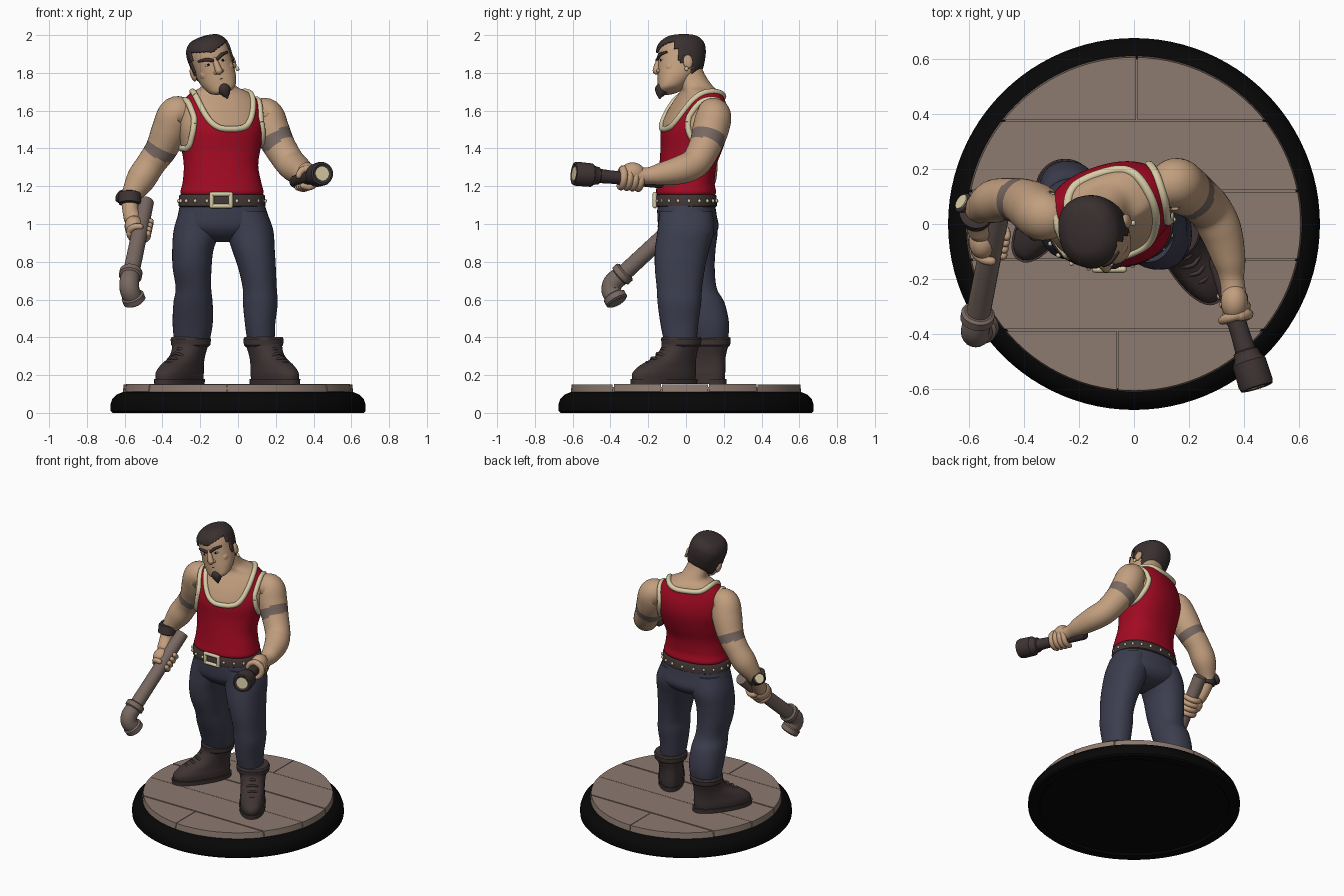
import bpy, bmesh, math
from mathutils import Vector, Matrix

cube = bpy.data.objects.get("Cube")
if cube:
    bpy.data.objects.remove(cube, do_unlink=True)


def material(name, r, g, b):
    m = bpy.data.materials.new(name)
    m.use_nodes = True
    m.diffuse_color = (r, g, b, 1)
    bsdf = m.node_tree.nodes["Principled BSDF"]
    bsdf.inputs["Base Color"].default_value = (r, g, b, 1)
    bsdf.inputs["Roughness"].default_value = .8
    return m


SKIN = material("skin", .54, .345, .21)
RED = material("red cloth", .37, .003, .016)
CREAM = material("cream", .68, .6, .38)
DENIM = material("dark blue denim", .046, .048, .078)
BROWN = material("dark brown leather", .05, .034, .034)
HAIR = material("dark hair", .042, .029, .029)
WOOD = material("weathered wood", .265, .195, .16)
PIPE = material("dull pipe metal", .19, .14, .12)
BLACK = material("black", .002, .002, .002)
HERE = Matrix.Identity(4)


def finish(name, bm, mats, M=HERE, rule=None, angle=50):
    """Turn a bmesh into a smooth shaded object, coloured by an optional face rule."""
    mats = mats if isinstance(mats, list) else [mats]
    bmesh.ops.recalc_face_normals(bm, faces=bm.faces)
    for f in bm.faces:
        f.smooth = True
        if rule:
            f.material_index = rule(f.calc_center_median())
    me = bpy.data.meshes.new(name)
    bm.to_mesh(me)
    bm.free()
    me.set_sharp_from_angle(angle=math.radians(angle))
    for m in mats:
        me.materials.append(m)
    ob = bpy.data.objects.new(name, me)
    bpy.context.collection.objects.link(ob)
    ob.matrix_world = M
    return ob


def skin_rings(rings):
    """Bridge equal rings of points and cap both ends."""
    bm = bmesh.new()
    loops = [[bm.verts.new(p) for p in ring] for ring in rings]
    n = len(loops[0])
    for a, b in zip(loops, loops[1:]):
        for i in range(n):
            j = (i + 1) % n
            bm.faces.new((a[i], a[j], b[j], b[i]))
    bm.faces.new(loops[0])
    bm.faces.new(loops[-1])
    return bm


def spline(pts, n):
    """Catmull-Rom interpolation of tuples of any length."""
    ext = [pts[0], *pts, pts[-1]]
    out = []
    for k in range(len(pts) - 1):
        for i in range(n):
            t = i / n
            out.append(tuple(.5 * (2*q + (r-p)*t + (2*p-5*q+4*r-s)*t*t + (3*q-p-3*r+s)*t**3)
                             for p, q, r, s in zip(*ext[k:k + 4])))
    return out + [tuple(pts[-1])]


def loft(name, rows, mats, M=HERE, n=6, segs=40, power=.9, rule=None):
    """Stack of level ovals; a row is x, y, z, half width, half depth, turn in degrees."""
    rings = []
    for x, y, z, rx, ry, turn in spline([(*r, 0)[:6] for r in rows], n):
        R = Matrix.Rotation(math.radians(turn), 3, 'Z')
        ring = []
        for i in range(segs):
            c, s = math.cos(math.tau * i / segs), math.sin(math.tau * i / segs)
            p = Vector((math.copysign(abs(c)**power, c) * rx, math.copysign(abs(s)**power, s) * ry, 0))
            ring.append(R @ p + Vector((x, y, z)))
        rings.append(ring)
    return finish(name, skin_rings(rings), mats, M, rule)


def limb(name, pts, mats, M=HERE, n=6, segs=20, rule=None, rounded=True):
    """Round tube along a path; a point is x, y, z, radius."""
    path = spline(pts, n)
    if rounded:
        for end, nxt in ((0, 1), (-1, -2)):
            e, r = Vector(path[end][:3]), path[end][3]
            d = (e - Vector(path[nxt][:3])).normalized()
            caps = [(*(e + d * r * math.sin(a)), r * math.cos(a)) for a in (.5, 1, 1.4)]
            path = caps[::-1] + path if end == 0 else path + caps
    P = [Vector(p[:3]) for p in path]
    old, normal, rings = None, None, []
    for i, p in enumerate(P):
        t = (P[min(i + 1, len(P) - 1)] - P[max(i - 1, 0)]).normalized()
        normal = t.orthogonal().normalized() if old is None else old.rotation_difference(t) @ normal
        old, side = t, t.cross(normal)
        rings.append([p + path[i][3] * (normal * math.cos(math.tau * k / segs) + side * math.sin(math.tau * k / segs))
                      for k in range(segs)])
    return finish(name, skin_rings(rings), mats, M, rule)


def turned(name, start, axis, profile, mat, M=HERE, segs=48):
    """Lathe a profile of (distance, radius) along an axis."""
    start, axis = Vector(start), Vector(axis).normalized()
    u = axis.orthogonal().normalized()
    v = axis.cross(u)
    ang = [math.tau * k / segs for k in range(segs)]
    rings = [[start + axis * d + r * (u * math.cos(a) + v * math.sin(a)) for a in ang] for d, r in profile]
    return finish(name, skin_rings(rings), mat, M, angle=35)


def ball(name, loc, size, mat, M=HERE):
    bm = bmesh.new()
    bmesh.ops.create_uvsphere(bm, u_segments=20, v_segments=12, radius=1)
    bm.transform(Matrix.Translation(loc) @ Matrix.Diagonal((*size, 1)))
    return finish(name, bm, mat, M)


# Round base and plank floor
turned("base", (0, 0, 0), (0, 0, 1), [(.012, .01), (.012, .6), (0, .61), (0, .665), (.01, .675), (.045, .675),
       (.075, .665), (.098, .64), (.11, .61), (.112, .01)], BLACK, segs=96)
turned("floor_core", (0, 0, .1), (0, 0, 1), [(0, .6), (.038, .6)], WOOD, segs=96)
seams = [-.62, -.385, -.13, .12, .375, .62]
for row in range(5):
    joint = {0: -.06, 4: .01}.get(row, .7)
    for lo, hi in ((-.7, joint), (joint, .7)):
        bm = bmesh.new()
        bmesh.ops.create_cone(bm, cap_ends=True, segments=96, radius1=.61, radius2=.605, depth=.04)
        bmesh.ops.translate(bm, verts=bm.verts, vec=(0, 0, .13 + .002 * (row % 2)))
        for co, no in (((0, seams[row] + .003, 0), (0, -1, 0)), ((0, seams[row + 1] - .003, 0), (0, 1, 0)),
                       ((lo + .002, 0, 0), (-1, 0, 0)), ((hi - .002, 0, 0), (1, 0, 0))):
            cut = bmesh.ops.bisect_plane(bm, geom=bm.verts[:] + bm.edges[:] + bm.faces[:], plane_co=co,
                                         plane_no=no, clear_outer=True)["geom_cut"]
            bmesh.ops.edgeloop_fill(bm, edges=[e for e in cut if isinstance(e, bmesh.types.BMEdge)])
        if bm.faces:
            finish("floor_plank", bm, WOOD, angle=30)
        else:
            bm.free()

# Trousers
loft("trouser_hips", [(-.085, 0, 1.13, .215, .15), (-.08, .005, 1.05, .238, .157), (-.08, .015, .98, .245, .157),
                      (-.08, .02, .93, .16, .12), (-.08, .02, .905, .05, .06)], DENIM)
loft("right_trouser_leg", [(-.2, .01, 1.07, .11, .135), (-.215, .02, .97, .125, .147), (-.238, .015, .87, .11, .142),
     (-.243, .02, .77, .103, .132), (-.236, .045, .66, .094, .118), (-.238, .08, .58, .104, .125),
     (-.24, .115, .47, .106, .113), (-.245, .13, .37, .092, .09)], DENIM)
loft("left_trouser_leg", [(.04, 0, 1.07, .11, .14), (.062, 0, .97, .124, .15), (.08, -.02, .87, .114, .144),
     (.1, -.032, .77, .1, .133), (.115, -.035, .66, .09, .12), (.118, -.035, .58, .092, .115),
     (.117, -.035, .47, .08, .1), (.122, -.03, .37, .072, .085)], DENIM)

# Boots
for side, x, y, turn in (("right", -.25, .13, -33), ("left", .135, -.025, 33)):
    M = Matrix.Translation((x, y, .15)) @ Matrix.Rotation(math.radians(turn), 4, 'Z')
    loft(side + "_boot", [(0, -.11, .02, .077, .19), (0, -.108, .06, .08, .191), (0, -.085, .1, .077, .168),
         (0, -.035, .15, .078, .118), (0, -.008, .2, .088, .1), (0, 0, .245, .1, .104), (0, 0, .25, .085, .088)], BROWN, M)
    loft(side + "_boot_sole", [(0, -.11, .002, .083, .2), (0, -.11, .03, .085, .202)], BROWN, M, n=2)
    turned(side + "_boot_cuff", (0, 0, .2), (0, 0, 1), [(0, .095), (.01, .104), (.04, .107), (.052, .1)], BROWN, M)
    for k in range(4):
        ly, lz = -.215 + .034 * k, .108 + .024 * k
        limb(side + "_boot_lace", [(-.045, ly + .02, lz - .01, .007), (0, ly, lz + .01, .008),
             (.045, ly + .02, lz - .01, .007)], BROWN, M, segs=8)

# Torso with tank top coloured by neckline and armhole curves
CHEST = Matrix.Translation((-.09, .06, 0)) @ Matrix.Rotation(math.radians(18), 4, 'Z')
TO_CHEST = CHEST.inverted()


def neck_field(p):
    q = TO_CHEST @ p
    return q.z - (1.52 + .55 * (q.y + .15) + 170 * q.x**4)


def arm_field(p, sign):
    q = TO_CHEST @ p
    return min(q.x * sign - .184 - .15 * abs(1.56 - q.z), q.z - 1.4)


def bare(p):
    return int(max(neck_field(p), arm_field(p, 1), arm_field(p, -1)) > 0)


torso = loft("torso_and_tank_top", [
    (-.085, 0, 1.15, .21, .148, 4), (-.085, 0, 1.17, .22, .158, 4), (-.085, 0, 1.22, .208, .15, 5),
    (-.09, .01, 1.31, .197, .148, 9), (-.09, .03, 1.4, .21, .158, 14), (-.09, .045, 1.5, .229, .168, 17),
    (-.09, .06, 1.58, .228, .152, 18), (-.092, .07, 1.645, .208, .125, 18), (-.095, .075, 1.695, .158, .1, 18),
    (-.1, .055, 1.73, .09, .085, 15), (-.115, .02, 1.79, .077, .08, 10), (-.125, .0, 1.85, .07, .075, 10)],
    [RED, SKIN], n=7, segs=80, power=.87, rule=bare)


def trim(name, field, key):
    """Cream piping along the zero line of a field on the torso."""
    vs, pts = torso.data.vertices, []
    for e in torso.data.edges:
        a, b = (vs[i].co for i in e.vertices)
        fa, fb = field(a), field(b)
        if fa * fb < 0:
            pts.append(a.lerp(b, fa / (fa - fb)))
    mid = sum(pts, Vector()) / len(pts)
    bins = {}
    for p in pts:
        u, v = key(TO_CHEST.to_3x3() @ (p - mid))
        bins.setdefault(int((math.atan2(v, u) + math.pi) / math.tau * 29.99), []).append(p)
    path = [(*(sum(bins[k], Vector()) / len(bins[k])), .0165) for k in sorted(bins)]
    limb(name, path + path[:1], CREAM, n=3, segs=10, rounded=False)


trim("neck_trim", neck_field, lambda q: (q.x, q.y))
for side, sign in (("right", -1), ("left", 1)):
    trim(side + "_armhole_trim", lambda p: arm_field(p, sign), lambda q: (q.y, q.z))

# Belt, studs and buckle
loft("belt", [(-.085, 0, z, .222 + g, .155 + g, 4) for z, g in ((1.09, 0), (1.095, .008), (1.15, .006), (1.155, 0))],
     BROWN, n=1, segs=64)
for k in range(20):
    a = math.tau * k / 20
    c, s = math.cos(a), math.sin(a)
    if s > -.97:
        ball("belt_stud", (-.085 + .229 * math.copysign(abs(c)**.9, c), .162 * math.copysign(abs(s)**.9, s) + .016 * c, 1.122),
             (.009, .009, .01), CREAM)
corner = [(-.14, 1.095), (-.038, 1.095), (-.038, 1.158), (-.14, 1.158)]
for (x, z), (x2, z2) in zip(corner, corner[1:] + corner[:1]):
    limb("buckle_bar", [(x, -.165, z, .012), (x2, -.165, z2, .012)], CREAM, n=1, segs=8)


# Arms with a painted band, and gripping hands
def arm(side, pts, band, axis):
    band, axis = Vector(band), Vector(axis).normalized()
    limb(side + "_arm", pts, [SKIN, PIPE], n=9, segs=32, rule=lambda c: int(abs((c - band).dot(axis)) < .03))


def grip(side, p, axis, out, turn):
    p, a, o = Vector(p), Vector(axis).normalized(), Vector(out)
    o = (o - a * o.dot(a)).normalized()
    s = a.cross(o) * turn
    ball(side + "_palm", p + o * .035, (.05, .066, .056), SKIN)
    for i in range(5):
        sweep, way = (3.3, 1) if i < 4 else (1.7, -1)
        c = p + a * (.032 * (i - 1.3) if i < 4 else .05)
        limb(side + ("_finger" if i < 4 else "_thumb"), [
            (*(c + (o * math.cos(t) + s * way * math.sin(t)) * .049), .021 - .001 * k)
            for k, t in enumerate(sweep * j / 5 for j in range(6))], SKIN, n=3, segs=10)


arm("right", [(-.265, .03, 1.575, .07), (-.325, .03, 1.585, .092), (-.36, .055, 1.5, .096), (-.405, .08, 1.4, .085),
    (-.46, .09, 1.32, .077), (-.515, .08, 1.235, .077), (-.565, .05, 1.145, .052), (-.57, .02, 1.08, .043),
    (-.558, -.02, 1.03, .047)], (-.405, .08, 1.385), (-.45, .2, -.9))
arm("left", [(.085, .12, 1.575, .07), (.145, .145, 1.575, .093), (.175, .13, 1.5, .096), (.22, .1, 1.41, .086),
    (.275, .05, 1.325, .08), (.315, -.025, 1.288, .076), (.345, -.13, 1.265, .06), (.355, -.2, 1.255, .045),
    (.365, -.28, 1.255, .046)], (.21, .11, 1.44), (.5, -.25, -.8))
grip("right", (-.516, -.065, .985), (-.08, -.42, -.39), (-1, 0, 0), 1)
grip("left", (.352, -.29, 1.238), (.145, -.47, .045), (.4, 0, .9), -1)

# Wristwatch
turned("watch_strap", (-.572, .045, 1.165), (-.02, -.3, -1), [(0, .05), (.005, .062), (.06, .058), (.065, .046)], BROWN)
for name, start, profile, mat in (("watch_case", (-.605, .066, 1.138), [(0, .038), (.024, .038), (.028, .03)], BROWN),
                                  ("watch_dial", (-.6255, .0795, 1.1515), [(0, .029), (.005, .029)], CREAM)):
    turned(name, start, (-.75, .5, .5), profile, mat)

# Pipe with a bent end
limb("pipe", [(-.487, .075, 1.115, .042), (-.57, -.35, .72, .044)], PIPE, n=8, rounded=False)
limb("pipe_elbow", [(-.568, -.34, .73, .05), (-.576, -.385, .69, .052), (-.572, -.395, .645, .052), (-.55, -.37, .6, .05)],
     PIPE, rounded=False)
for start, axis in (((-.566, -.325, .745), (-.08, -.42, -.39)), ((-.558, -.38, .617), (.02, .028, -.05))):
    turned("pipe_collar", start, axis, [(-.008, .05), (0, .061), (.03, .061), (.038, .05)], PIPE)

# Flashlight
for name, profile, mat in (("flashlight", [(0, .02), (.004, .03), (.02, .034), (.3, .035), (.355, .038), (.36, .046),
                            (.385, .05), (.4, .062), (.48, .064), (.497, .06), (.5, .05), (.492, .04), (.49, .01)], BROWN),
                           ("flashlight_lens", [(.488, .037), (.496, .037)], CREAM)):
    turned(name, (.3, -.12, 1.222), (.145, -.47, .045), profile, mat)

# Head
HEAD = (Matrix.Translation((-.132, -.02, 1.83)) @ Matrix.Rotation(math.radians(10), 4, 'Z')
        @ Matrix.Rotation(math.radians(-18), 4, 'Y'))
skull = [(0, -.088, -.143, .035, .03), (0, -.073, -.125, .07, .062), (0, -.045, -.08, .093, .09), (0, -.02, -.03, .102, .112),
         (0, -.008, .03, .106, .12), (0, -.003, .08, .107, .122), (0, 0, .12, .097, .113), (0, .005, .152, .066, .08),
         (0, .005, .163, .02, .03)]
loft("head", skull, SKIN, HEAD)


def hairline(p):
    if p.y < -.06:
        return .085 + .3 * abs(p.x)
    return .07 if p.y < -.035 else -.01 if p.y < -.005 else .03 if p.y < .035 else -.065


hair = loft("hair", [(x, y, z * 1.02 + .004, rx + .01, ry + .01) for x, y, z, rx, ry in skull], HAIR, HEAD, n=8, segs=64)
bm = bmesh.new()
bm.from_mesh(hair.data)
bald = [f for f in bm.faces if f.calc_center_median().z < hairline(f.calc_center_median())]
bmesh.ops.delete(bm, geom=bald, context='FACES')
bm.to_mesh(hair.data)
bm.free()
thick = hair.modifiers.new("thickness", 'SOLIDIFY')
thick.thickness = .018

# Face
limb("nose", [(0, -.118, .045, .014), (0, -.134, .01, .016), (0, -.14, -.02, .02)], SKIN, HEAD)
limb("goatee", [(0, -.108, -.1, .027), (0, -.119, -.125, .034), (0, -.126, -.15, .023), (0, -.13, -.168, .008)], HAIR, HEAD)
limb("mouth", [(-.035, -.112, -.07, .005), (0, -.129, -.064, .007), (.035, -.112, -.07, .005)], BROWN, HEAD, segs=8)
for sign in (-1, 1):
    limb("eyebrow", [(sign * .014, -.13, .042, .009), (sign * .045, -.123, .056, .009), (sign * .08, -.095, .058, .006)],
         HAIR, HEAD, segs=10)
    ball("eye", (sign * .042, -.112, .025), (.016, .01, .007), CREAM, HEAD)
    ball("pupil", (sign * .04, -.12, .026), (.007, .005, .007), BLACK, HEAD)
    ball("cheekbone", (sign * .058, -.075, -.02), (.036, .032, .035), SKIN, HEAD)
    ball("nostril", (sign * .017, -.13, -.025), (.011, .014, .01), SKIN, HEAD)
    ball("ear", (sign * .112, .012, -.005), (.015, .026, .038), SKIN, HEAD)
ball("earring", (.122, 0, -.048), (.01, .01, .013), CREAM, HEAD)
